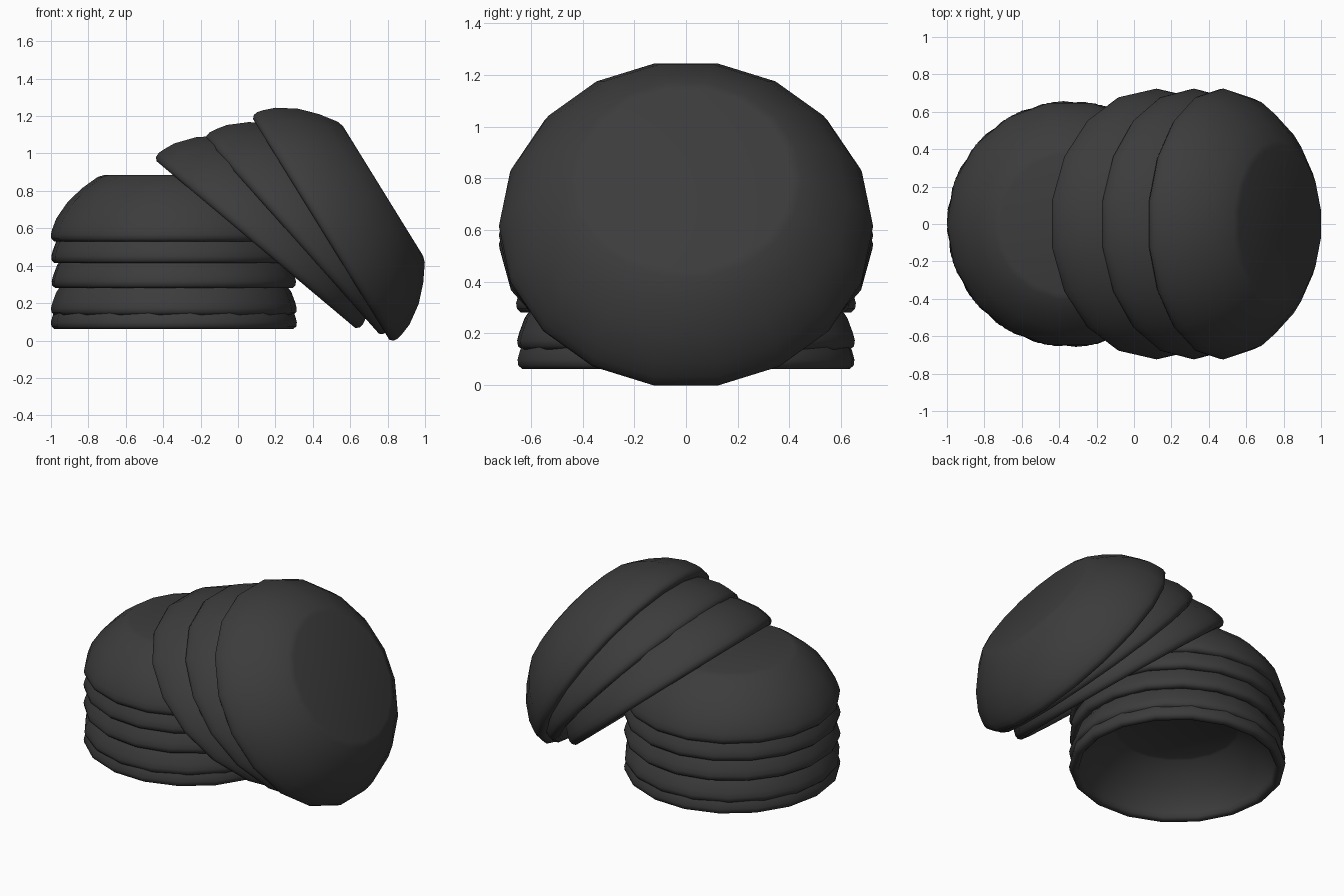
import bpy, bmesh
from math import cos, sin, tau, radians

if "Cube" in bpy.data.objects:
    bpy.data.objects.remove(bpy.data.objects["Cube"])

SIDES = 18
# upside-down bowl: inner floor -> inner wall -> rounded rim -> outer wall -> base
PROFILE = [(0.370, 0.287), (0.386, 0.279), (0.452, 0.230), (0.523, 0.163), (0.580, 0.082),
           (0.597, 0.030), (0.602, 0.004), (0.616, -0.008), (0.640, -0.008),
           (0.655, 0.006), (0.658, 0.028), (0.650, 0.058), (0.629, 0.114),
           (0.567, 0.204), (0.490, 0.277), (0.408, 0.336), (0.375, 0.346)]

mat = bpy.data.materials.new("dark_grey")
mat.diffuse_color = (0.045, 0.045, 0.045, 1)
mat.use_nodes = True
mat.node_tree.nodes["Principled BSDF"].inputs["Base Color"].default_value = mat.diffuse_color


def bowl_mesh():
    bm = bmesh.new()
    rings = []
    for r, z in PROFILE:
        rings.append([bm.verts.new((r * cos(tau * (i + 0.5) / SIDES),
                                    r * sin(tau * (i + 0.5) / SIDES), z))
                      for i in range(SIDES)])
    for a, b in zip(rings, rings[1:]):
        for i in range(SIDES):
            j = (i + 1) % SIDES
            bm.faces.new((a[i], a[j], b[j], b[i]))
    bm.faces.new(rings[0][::-1])
    bm.faces.new(rings[-1])
    bmesh.ops.recalc_face_normals(bm, faces=bm.faces)
    for f in bm.faces:
        f.smooth = True
    me = bpy.data.meshes.new("bowl")
    bm.to_mesh(me)
    bm.free()
    me.materials.append(mat)
    return me


mesh = bowl_mesh()


def add_bowl(name, loc, scale=1.0, tilt=0.0, turn=0.0):
    ob = bpy.data.objects.new(name, mesh)
    ob.location = loc
    ob.scale = (scale,) * 3
    ob.rotation_euler = (0, radians(tilt), radians(turn))
    bpy.context.collection.objects.link(ob)


# upright stack of nested upside-down bowls
for k, (z, turn) in enumerate([(0.072, 8), (0.147, 13), (0.291, 3), (0.424, 5), (0.54, 10)]):
    add_bowl(f"stacked_bowl_{k + 1}", (-0.343, 0, z - 0.002), turn=turn)

# larger bowls leaning against the stack
for k, (x, z, tilt) in enumerate([(0.101, 0.520, 40), (0.299, 0.560, 48.3), (0.452, 0.599, 58.3)]):
    add_bowl(f"leaning_bowl_{k + 1}", (x, 0, z), scale=1.1, tilt=tilt)
